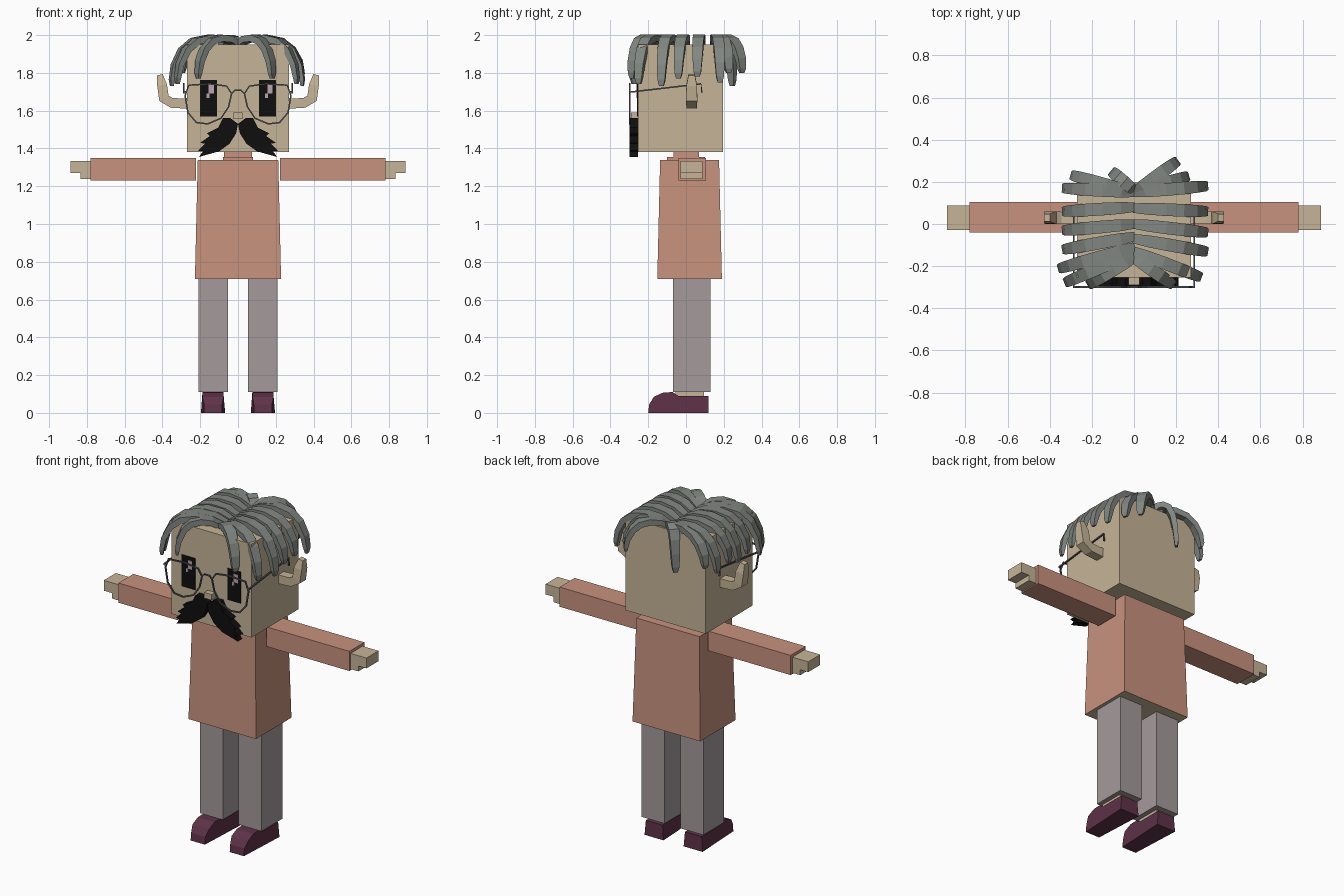
import bpy, bmesh
from mathutils import Vector

cube = bpy.data.objects.get("Cube")
if cube:
    bpy.data.objects.remove(cube, do_unlink=True)


def material(name, r, g, b):
    lin = [((c / 255 + 0.055) / 1.055) ** 2.4 if c > 10 else c / 3300 for c in (r, g, b)]
    m = bpy.data.materials.new(name)
    m.use_nodes = True
    m.diffuse_color = (*lin, 1)
    m.node_tree.nodes["Principled BSDF"].inputs["Base Color"].default_value = (*lin, 1)
    return m


skin = material("skin", 198, 181, 151)
shirt = material("salmon_shirt", 200, 146, 126)
trousers = material("grey_trousers", 165, 154, 156)
shoe_red = material("plum_shoes", 94, 50, 72)
hair_grey = material("grey_hair", 130, 135, 130)
black = material("black", 14, 14, 14)
metal = material("dark_frame", 88, 88, 92)
glint = material("pale_glint", 190, 165, 175)


def finish(name, bm, *mats):
    bmesh.ops.recalc_face_normals(bm, faces=bm.faces)
    mesh = bpy.data.meshes.new(name)
    bm.to_mesh(mesh)
    bm.free()
    for m in mats:
        mesh.materials.append(m)
    obj = bpy.data.objects.new(name, mesh)
    bpy.context.scene.collection.objects.link(obj)
    return obj


def box(name, x, y, z, mat, flare=0.0):
    """Box from ranges; flare widens the bottom."""
    bm = bmesh.new()
    bmesh.ops.create_cube(bm, size=1)
    for v in bm.verts:
        low = v.co.z < 0
        for i, rng in enumerate((x, y, z)):
            side = 1 if v.co[i] > 0 else -1
            v.co[i] = max(rng) if side > 0 else min(rng)
            if low and i < 2:
                v.co[i] += side * flare
    return finish(name, bm, mat)


def prism(name, outline, axis, start, end, mat):
    """Extrude a 2D outline along the x or y axis."""
    place = (lambda a, b, d: (d, a, b)) if axis == "x" else (lambda a, b, d: (a, d, b))
    bm = bmesh.new()
    face = bm.faces.new([bm.verts.new(place(a, b, start)) for a, b in outline])
    out = bmesh.ops.extrude_face_region(bm, geom=[face])["geom"]
    move = Vector(place(0, 0, end - start))
    bmesh.ops.translate(bm, vec=move, verts=[g for g in out if isinstance(g, bmesh.types.BMVert)])
    return finish(name, bm, mat)


def sweep(name, path, sizes, side, mat, closed=False):
    """Sweep a rectangle of half sizes (w, h) along a path; side is the width direction."""
    bm = bmesh.new()
    path = [Vector(p) for p in path]
    side = Vector(side).normalized()
    n = len(path)
    rings = []
    for i, p in enumerate(path):
        before = path[i - 1] if i or closed else p
        after = path[(i + 1) % n] if i < n - 1 or closed else p
        up = side.cross(after - before).normalized()
        w, h = sizes[i] if isinstance(sizes, list) else sizes
        rings.append([bm.verts.new(p + side * w * a + up * h * b)
                      for a, b in ((1, 1), (-1, 1), (-1, -1), (1, -1))])
    for i in range(n if closed else n - 1):
        r, q = rings[i], rings[(i + 1) % n]
        for k in range(4):
            bm.faces.new((r[k], r[(k + 1) % 4], q[(k + 1) % 4], q[k]))
    if not closed:
        bm.faces.new(rings[0])
        bm.faces.new(rings[-1])
    return finish(name, bm, mat)


# Head, nose and collar
box("head", (-0.27, 0.27), (-0.255, 0.197), (1.38, 1.95), skin)
box("nose", (-0.025, 0.025), (-0.29, -0.25), (1.555, 1.59), skin)
box("collar_base", (-0.08, 0.08), (-0.10, 0.10), (1.335, 1.355), shirt)
box("collar", (-0.075, 0.075), (-0.065, 0.07), (1.35, 1.385), shirt)

# Tunic with a skin-coloured underside
tunic = box("tunic", (-0.213, 0.213), (-0.137, 0.175), (0.71, 1.34), shirt, flare=0.015)
tunic.data.materials.append(skin)
for f in tunic.data.polygons:
    if f.normal.z < -0.9:
        f.material_index = 1

# Limbs, shoes, ears, eyes and moustache, once per side
shoe_outline = [(-0.2, 0), (0.12, 0), (0.118, 0.09), (-0.04, 0.09), (-0.07, 0.11),
                (-0.12, 0.108), (-0.17, 0.085), (-0.195, 0.045)]
tache_outline = [(0, 1.53), (0.04, 1.56), (0.08, 1.56), (0.105, 1.51), (0.165, 1.48), (0.15, 1.465),
                 (0.2, 1.43), (0.175, 1.425), (0.212, 1.388), (0.185, 1.385), (0.207, 1.355),
                 (0.1, 1.385), (0.045, 1.425), (0.01, 1.48)]
ear_path = [(0.26, 1.637), (0.35, 1.641), (0.392, 1.665), (0.402, 1.735), (0.413, 1.79)]
ear_sizes = [(0.027, 0.027), (0.028, 0.026), (0.03, 0.028), (0.028, 0.026), (0.017, 0.015)]
lens_outline = [(0.034, 1.69), (0.05, 1.62), (0.09, 1.56), (0.16, 1.53), (0.22, 1.537),
                (0.265, 1.59), (0.28, 1.68), (0.26, 1.735), (0.15, 1.742), (0.06, 1.73)]
wire = (0.004, 0.004)

for s, tag in ((1, "left_"), (-1, "right_")):
    box(tag + "sleeve", (s * 0.222, s * 0.78), (-0.04, 0.105), (1.23, 1.35), shirt)
    box(tag + "hand", (s * 0.775, s * 0.887), (-0.028, 0.088), (1.27, 1.333), skin)
    box(tag + "thumb", (s * 0.775, s * 0.833), (-0.028, 0.088), (1.237, 1.275), skin)
    box(tag + "trouser_leg", (s * 0.053, s * 0.208), (-0.07, 0.13), (0.11, 0.712), trousers)
    box(tag + "ankle", (s * 0.082, s * 0.18), (-0.055, 0.095), (0.07, 0.12), skin)

    # Shoe, narrowed towards the toe and the top
    shoe = prism(tag + "shoe", shoe_outline, "x", s * 0.068, s * 0.196, shoe_red)
    for v in shoe.data.vertices:
        k = (0.75 if v.co.y < -0.18 else 1) * (0.88 if v.co.z > 0.06 else 1)
        v.co.x = s * 0.132 + (v.co.x - s * 0.132) * k

    sweep(tag + "ear", [(s * x, 0.03, z) for x, z in ear_path], ear_sizes, (0, 1, 0), skin)
    prism(tag + "moustache", [(s * x, z) for x, z in tache_outline], "y", -0.298, -0.254, black)

    # Eye with two glints
    edge = 0.11 if s > 0 else -0.2
    box(tag + "eye", (edge, edge + 0.09), (-0.26, -0.254), (1.57, 1.762), black)
    box(tag + "eye_glint", (edge + 0.045, edge + 0.073), (-0.263, -0.258), (1.69, 1.742), glint)
    box(tag + "eye_spark", (edge + 0.033, edge + 0.048), (-0.263, -0.258), (1.668, 1.69), glint)

    # Spectacles
    sweep(tag + "lens_rim", [(s * x, -0.299, z) for x, z in lens_outline], wire, (0, 1, 0), metal, True)
    sweep(tag + "temple", [(s * 0.286, -0.299, 1.698), (s * 0.286, 0.08, 1.742), (s * 0.286, 0.084, 1.695)],
          wire, (1, 0, 0), metal)
    box(tag + "hinge", (s * 0.272, s * 0.29), (-0.303, -0.295), (1.69, 1.703), metal)

bridge = [(-0.034, 1.69), (-0.017, 1.707), (0.017, 1.707), (0.034, 1.69)]
sweep("bridge", [(x, -0.299, z) for x, z in bridge], wire, (0, 1, 0), metal)

# Hair locks: start y on the parting, then tip x, y, z
locks = [
    (0.15, 0.34, 0.18, 1.75), (0.075, 0.34, 0.06, 1.78), (0.0, 0.34, -0.04, 1.77),
    (-0.07, 0.34, -0.13, 1.73), (-0.13, 0.31, -0.25, 1.74), (-0.16, 0.18, -0.285, 1.77),
    (0.15, 0.25, 0.225, 1.8), (0.15, 0.2, 0.295, 1.8),
    (0.15, -0.33, 0.17, 1.76), (0.08, -0.33, 0.06, 1.78), (0.0, -0.33, -0.03, 1.75),
    (-0.06, -0.33, -0.12, 1.77), (-0.11, -0.35, -0.21, 1.73), (-0.14, -0.32, -0.275, 1.74),
    (-0.16, -0.21, -0.285, 1.77), (0.15, -0.29, 0.23, 1.8), (0.16, -0.1, 0.245, 1.73),
]
# Lock shape: share of the way out, rise above the parting, share of the drop, width
arc = [(0, 0, 0, 0.022), (0.2, 0.028, 0, 0.028), (0.45, 0.034, 0, 0.03), (0.68, 0.018, 0, 0.03),
       (0.85, 0, 0.14, 0.028), (0.96, 0, 0.5, 0.025), (1, 0, 0.85, 0.02), (1, 0, 1, 0.012)]
for i, (y0, tx, ty, tz) in enumerate(locks):
    path = [(tx * t, y0 + (ty - y0) * t, 1.95 + rise - (1.95 - tz) * drop) for t, rise, drop, _ in arc]
    sizes = [(w, w * 0.6) for *_, w in arc]
    sweep(f"hair_lock_{i + 1}", path, sizes, (ty - y0, -tx, 0), hair_grey)
